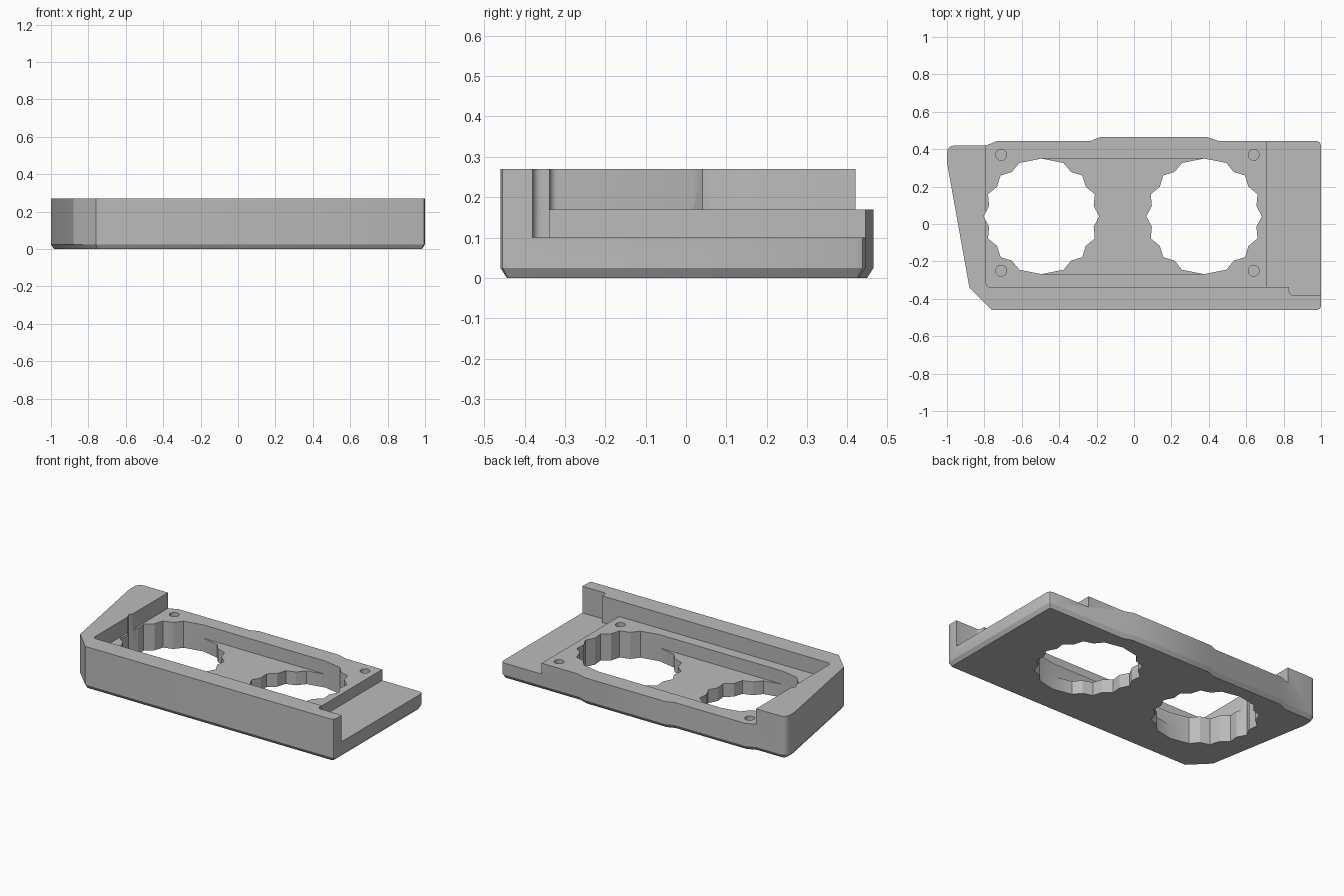
import bpy, bmesh, math

cube = bpy.data.objects.get("Cube")
if cube:
    bpy.data.objects.remove(cube, do_unlink=True)

grey = bpy.data.materials.new("plain_grey")
grey.use_nodes = True
GREY = (0.5, 0.5, 0.5, 1)
grey.diffuse_color = GREY
grey.node_tree.nodes["Principled BSDF"].inputs["Base Color"].default_value = GREY


def prism(name, outline, low, high, chamfer=0):
    """Extrude an outline upward; optionally taper its underside to z = 0."""
    bm = bmesh.new()
    base = bm.faces.new([bm.verts.new((x, y, low)) for x, y in outline])
    top = bmesh.ops.extrude_face_region(bm, geom=[base], use_keep_orig=True)["geom"]
    for v in top:
        if isinstance(v, bmesh.types.BMVert):
            v.co.z = high
    bmesh.ops.recalc_face_normals(bm, faces=bm.faces[:])
    if chamfer:
        bmesh.ops.inset_region(bm, faces=[base], thickness=chamfer, use_even_offset=True)
        for v in base.verts:
            v.co.z = 0
    mesh = bpy.data.meshes.new(name)
    bm.to_mesh(mesh)
    bm.free()
    mesh.materials.append(grey)
    obj = bpy.data.objects.new(name, mesh)
    bpy.context.collection.objects.link(obj)
    return obj


def cut(body, outline, low, high=0.5):
    """Subtract an extruded outline from the body."""
    cutter = prism("cutter", outline, low, high)
    cutter.hide_render = True
    mod = body.modifiers.new("cut", "BOOLEAN")
    mod.operation = "DIFFERENCE"
    mod.solver = "EXACT"
    mod.object = cutter
    bpy.context.view_layer.objects.active = body
    bpy.ops.object.modifier_apply(modifier=mod.name)
    bpy.data.objects.remove(cutter, do_unlink=True)


def arc(cx, cy, r, start, end, n=4):
    angles = [math.radians(start + (end - start) * i / n) for i in range(n + 1)]
    return [(cx + r * math.cos(a), cy + r * math.sin(a)) for a in angles]


def rect(x0, x1, y0, y1):
    return [(x0, y0), (x1, y0), (x1, y1), (x0, y1)]


def scalloped(cx, cy, r, notch):
    """Sixteen corners with shallow notches, plain along the front and back."""
    points = []
    for i in range(16):
        a = i * math.tau / 16
        points.append((cx + r * math.cos(a), cy + r * math.sin(a)))
        if i not in (3, 4, 11, 12):
            a += math.tau / 32
            points.append((cx + notch * math.cos(a), cy + notch * math.sin(a)))
    return points


# Outer body with a tapered underside
outline = [(-0.76, -0.46)]
outline += arc(0.98, -0.44, 0.02, -90, 0, 2)
outline += arc(0.975, 0.42, 0.025, 0, 90, 2)
outline += [(0.45, 0.445), (0.39, 0.465), (-0.18, 0.465), (-0.23, 0.445),
            (-0.73, 0.445), (-0.79, 0.42)]
outline += arc(-0.96, 0.38, 0.04, 90, 180)
outline += [(-1.0, 0.33), (-0.88, -0.34)]
body = prism("mounting_plate", outline, 0.025, 0.27, 0.016)

# Main recess, leaving the front and left walls
recess = arc(-0.77, -0.318, 0.02, 180, 270)
recess += [(0.83, -0.338)] + arc(0.85, -0.36, 0.02, 180, 270)
recess += [(1.2, -0.38), (1.2, 0.6), (-0.79, 0.6)]
cut(body, recess, 0.17)

# Lower shelf at the left end
shelf = [(0.71, -0.338), (0.83, -0.338)] + arc(0.85, -0.36, 0.02, 180, 270)
shelf += [(1.2, -0.38), (1.2, 0.6), (0.71, 0.6)]
cut(body, shelf, 0.1)

# Sunken floor between the large openings
cut(body, rect(-0.495, 0.375, -0.268, 0.35), 0.085)

# Large scalloped openings
for x in (-0.495, 0.375):
    cut(body, scalloped(x, 0.041, 0.309, 0.285), -0.1)

# Screw holes
for x in (-0.71, 0.64):
    for y in (-0.25, 0.37):
        cut(body, arc(x, y, 0.029, 0, 345, 23), 0.07)

# Smooth only the rounded corners
bpy.ops.object.select_all(action="DESELECT")
body.select_set(True)
bpy.context.view_layer.objects.active = body
bpy.ops.object.shade_smooth_by_angle(angle=math.radians(30))
